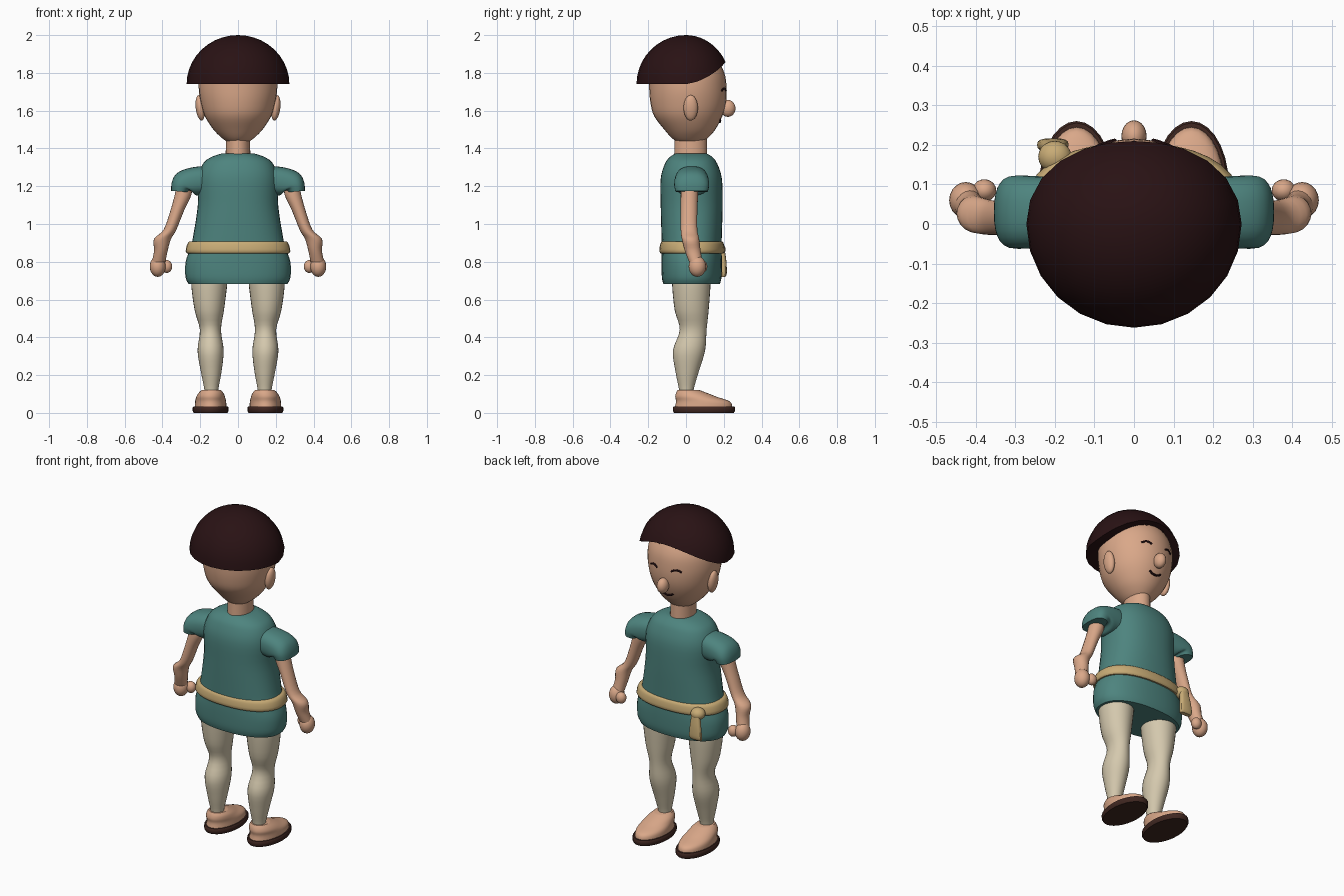
import bpy, bmesh, math
from mathutils import Matrix, Vector

cube = bpy.data.objects.get("Cube")
if cube:
    bpy.data.objects.remove(cube, do_unlink=True)


def material(name, rgb):
    m = bpy.data.materials.new(name)
    m.use_nodes = True
    m.diffuse_color = (*rgb, 1)
    bsdf = m.node_tree.nodes["Principled BSDF"]
    bsdf.inputs["Base Color"].default_value = (*rgb, 1)
    bsdf.inputs["Roughness"].default_value = 0.8
    return m


SKIN = material("skin tan", (0.70, 0.39, 0.25))
HAIR = material("dark brown hair", (0.022, 0.006, 0.007))
SHIRT = material("teal cloth", (0.075, 0.23, 0.21))
PANTS = material("cream cloth", (0.66, 0.58, 0.42))
BELT = material("straw belt", (0.58, 0.41, 0.18))
SOLE = material("brown sole", (0.05, 0.02, 0.015))
parts = []


def finish(name, bm, mat):
    bmesh.ops.recalc_face_normals(bm, faces=bm.faces)
    mesh = bpy.data.meshes.new(name)
    bm.to_mesh(mesh)
    bm.free()
    mesh.materials.append(mat)
    ob = bpy.data.objects.new(name, mesh)
    bpy.context.collection.objects.link(ob)
    parts.append(ob)
    return ob


def smooth_rows(rows, steps):
    """Catmull-Rom through rows of numbers."""
    out = []
    for i in range(len(rows) - 1):
        p0, p1 = rows[max(i - 1, 0)], rows[i]
        p2, p3 = rows[i + 1], rows[min(i + 2, len(rows) - 1)]
        for s in range(steps):
            t = s / steps
            out.append([b + t * (c - a) / 2
                        + t * t * (2 * a - 5 * b + 4 * c - d) / 2
                        + t ** 3 * (3 * b - a - 3 * c + d) / 2
                        for a, b, c, d in zip(p0, p1, p2, p3)])
    return out + [list(rows[-1])]


def loft(name, rows, mat, side=1, sides=28, power=2.0, steps=4):
    """Skin rings of (x, y, z, half width, half depth, tilt)."""
    bm = bmesh.new()
    rows = [list(r) + [0] * (6 - len(r)) for r in rows]
    rings = []
    for x, y, z, a, b, tilt in smooth_rows(rows, steps):
        ring = []
        tilt = math.radians(tilt)
        for i in range(sides):
            ang = math.tau * i / sides
            c, s = math.cos(ang), math.sin(ang)
            u = a * math.copysign(abs(c) ** (2 / power), c)
            v = b * math.copysign(abs(s) ** (2 / power), s)
            ring.append(bm.verts.new((side * (x + u * math.cos(tilt)),
                                      y + v, z + u * math.sin(tilt))))
        rings.append(ring)
    for low, high in zip(rings, rings[1:]):
        for i in range(sides):
            j = (i + 1) % sides
            bm.faces.new((low[i], low[j], high[j], high[i]))
    bm.faces.new(rings[0])
    bm.faces.new(rings[-1])
    return finish(name, bm, mat)


def ball(name, loc, size, mat, tilt=0):
    bm = bmesh.new()
    m = (Matrix.Translation(loc) @ Matrix.Rotation(tilt, 4, 'Y')
         @ Matrix.Diagonal((*size, 1)))
    bmesh.ops.create_uvsphere(bm, u_segments=20, v_segments=12, radius=1, matrix=m)
    return finish(name, bm, mat)


# Head and neck
head = [(0, .02, 1.43, .05, .06), (0, .02, 1.455, .085, .095),
        (0, .02, 1.5, .13, .135), (0, .012, 1.57, .175, .18),
        (0, .012, 1.64, .197, .2), (0, .01, 1.72, .208, .205),
        (0, .005, 1.8, .2, .198), (0, 0, 1.88, .16, .16), (0, 0, 1.94, .1, .1)]
loft("head", head, SKIN, sides=32)
loft("neck", [(0, .025, 1.34, .066, .088), (0, .025, 1.47, .063, .085)], SKIN)
ball("nose", (0, .222, 1.612), (.032, .04, .045), SKIN)

# Bowl hair: a dome whose rim lifts over the forehead
bm = bmesh.new()
SEG, RINGS = 24, 10
rings = []
for r in range(RINGS):
    ring = []
    for i in range(SEG):
        a = math.tau * i / SEG
        front = max(0, math.sin(a))
        rim = .47 * front ** 1.6
        e = rim + (math.pi / 2 - rim) * r / RINGS
        depth = .235 if front > 0 else .262
        ring.append(bm.verts.new((.272 * math.cos(e) * math.cos(a),
                                  depth * math.cos(e) * math.sin(a),
                                  1.74 + .26 * math.sin(e))))
    rings.append(ring)
top = bm.verts.new((0, 0, 2))
under = bm.verts.new((0, 0, 1.78))
for i in range(SEG):
    j = (i + 1) % SEG
    for low, high in zip(rings, rings[1:]):
        bm.faces.new((low[i], low[j], high[j], high[i]))
    bm.faces.new((rings[-1][i], rings[-1][j], top))
    bm.faces.new((rings[0][j], rings[0][i], under))
finish("hair", bm, HAIR)


def face_line(name, cx, cz, half, bow):
    """Thin dark stroke lying on the face."""
    rows = smooth_rows(head, 8)
    curve = bpy.data.curves.new(name, 'CURVE')
    curve.dimensions = '3D'
    curve.bevel_depth = .006
    curve.bevel_resolution = 1
    curve.use_fill_caps = True
    spline = curve.splines.new('POLY')
    spline.points.add(8)
    for k, p in enumerate(spline.points):
        t = k / 4 - 1
        x, z = cx + half * t, cz + bow * (1 - t * t)
        row = min(rows, key=lambda q: abs(q[2] - z))
        y = row[1] + row[4] * math.sqrt(1 - (x / row[3]) ** 2)
        p.co = (x, y, z, 1)
    ob = bpy.data.objects.new(name, curve)
    bpy.context.collection.objects.link(ob)
    curve.materials.append(HAIR)
    bpy.ops.object.select_all(action='DESELECT')
    ob.select_set(True)
    bpy.context.view_layer.objects.active = ob
    bpy.ops.object.convert(target='MESH')
    parts.append(bpy.context.view_layer.objects.active)


face_line("mouth", 0, 1.555, .04, -.015)

# Shirt, belt and the belt's knotted end
loft("shirt", [(0, .03, .683, .262, .15), (0, .03, .72, .278, .158),
               (0, .03, .8, .277, .16), (0, .03, .88, .25, .158),
               (0, .03, .95, .235, .16), (0, .03, 1.1, .213, .164),
               (0, .028, 1.24, .213, .162), (0, .027, 1.32, .185, .138),
               (0, .027, 1.355, .14, .112), (0, .027, 1.372, .09, .085)],
     SHIRT, sides=36, power=2.3)
loft("belt", [(0, .032, .845, .27, .166), (0, .032, .855, .277, .173),
              (0, .032, .88, .273, .171), (0, .032, .9, .265, .166),
              (0, .032, .908, .255, .158)], BELT, sides=36, power=2.3, steps=2)
ball("belt_knot", (-.2, .17, .865), (.042, .04, .035), BELT)
loft("belt_tail", [(-.205, .195, .72, .036, .013), (-.205, .2, .74, .04, .016),
                   (-.203, .198, .8, .034, .016), (-.2, .19, .86, .026, .016)],
     BELT, sides=16, power=3)

# Paired parts; the figure looks toward +y, so its own left is -x
for label, s in (("left", -1), ("right", 1)):
    ball(label + "_ear", (s * .2, .025, 1.615), (.024, .038, .068), SKIN, s * .12)
    face_line(label + "_eye", s * .075, 1.705, .028, .012)
    face_line(label + "_brow", s * .075, 1.838, .022, .008)
    loft(label + "_sleeve", [(.12, .03, 1.225, .08, .08, 90),
                             (.2, .03, 1.228, .077, .088, 80),
                             (.27, .03, 1.215, .075, .092, 55),
                             (.3, .03, 1.2, .055, .092, 25),
                             (.308, .03, 1.172, .046, .086, 5)],
         SHIRT, s, power=2.5)
    loft(label + "_arm", [(.285, .02, 1.2, .04, .045), (.292, .018, 1.15, .044, .046),
                          (.322, .016, 1.07, .036, .044), (.36, .016, .97, .034, .044),
                          (.4, .024, .92, .045, .046), (.408, .035, .86, .036, .042),
                          (.42, .052, .8, .036, .036)], SKIN, s, sides=20)
    ball(label + "_hand", (s * .425, .06, .775), (.042, .046, .055), SKIN)
    ball(label + "_thumb", (s * .378, .085, .775), (.03, .028, .034), SKIN)
    loft(label + "_leg", [(.145, .028, .75, .09, .095), (.152, .028, .69, .096, .102),
                          (.152, .03, .545, .078, .09), (.146, .038, .44, .056, .071),
                          (.145, .016, .33, .069, .085), (.142, .006, .22, .055, .062),
                          (.141, .002, .13, .038, .04), (.141, .002, .08, .036, .036)],
         PANTS, s)
    loft(label + "_shoe", [(.145, .093, .025, .084, .153), (.145, .09, .06, .082, .143),
                           (.145, .053, .085, .076, .11), (.143, .03, .105, .066, .083),
                           (.142, .012, .122, .05, .056)], SKIN, s)
    loft(label + "_sole", [(.145, .095, 0, .09, .158), (.145, .095, .01, .095, .165),
                           (.145, .095, .028, .095, .165), (.145, .095, .034, .09, .16)],
         SOLE, s, steps=1)

# Smooth shading with crisp rims
bpy.ops.object.select_all(action='DESELECT')
for ob in parts:
    ob.select_set(True)
bpy.context.view_layer.objects.active = parts[0]
bpy.ops.object.shade_smooth_by_angle(angle=math.radians(40))
